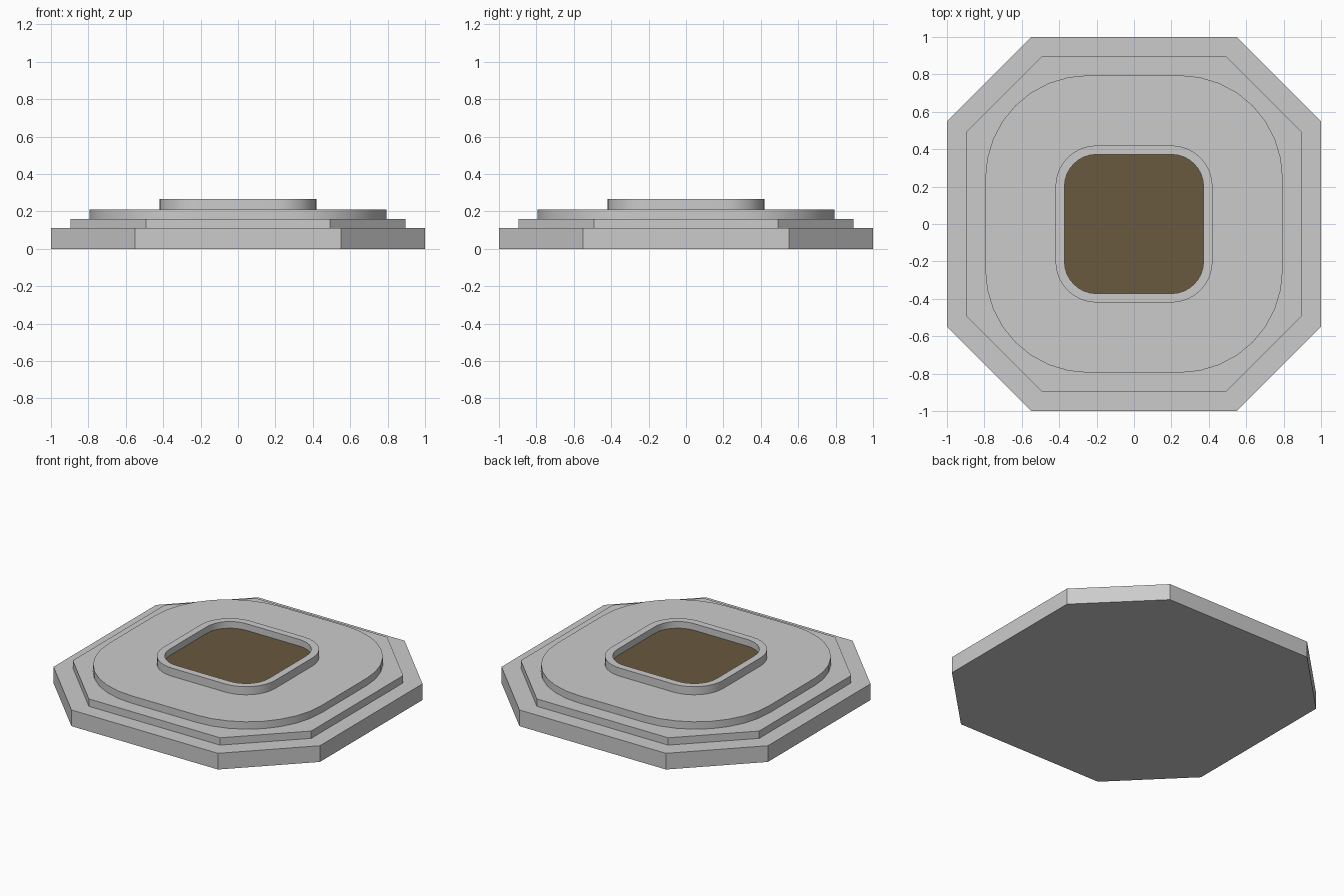
import bpy, bmesh, math

if "Cube" in bpy.data.objects:
    bpy.data.objects.remove(bpy.data.objects["Cube"])


def outline(half, flat, segs):
    """Square outline with corners cut (segs=1) or rounded (segs>1)."""
    r = half - flat
    pts = []
    for q, (sx, sy) in enumerate([(1, 1), (-1, 1), (-1, -1), (1, -1)]):
        for i in range(segs + 1):
            a = math.pi / 2 * (q + i / segs)
            pts.append((sx * flat + r * math.cos(a), sy * flat + r * math.sin(a)))
    return pts


def finish(name, bm, color=None):
    bmesh.ops.recalc_face_normals(bm, faces=bm.faces)
    mesh = bpy.data.meshes.new(name)
    bm.to_mesh(mesh)
    bm.free()
    obj = bpy.data.objects.new(name, mesh)
    bpy.context.collection.objects.link(obj)
    if color:
        mat = bpy.data.materials.new(name + "_color")
        mat.diffuse_color = color
        mat.use_nodes = True
        mat.node_tree.nodes["Principled BSDF"].inputs["Base Color"].default_value = mat.diffuse_color
        mesh.materials.append(mat)
    bpy.ops.object.select_all(action='DESELECT')
    obj.select_set(True)
    bpy.context.view_layer.objects.active = obj
    bpy.ops.object.shade_smooth_by_angle(angle=math.radians(30))
    return obj


def slab(name, pts, z0, z1, color=None):
    bm = bmesh.new()
    low = [bm.verts.new((x, y, z0)) for x, y in pts]
    high = [bm.verts.new((x, y, z1)) for x, y in pts]
    bm.faces.new(low)
    bm.faces.new(high)
    for i in range(len(pts)):
        j = (i + 1) % len(pts)
        bm.faces.new((low[i], low[j], high[j], high[i]))
    return finish(name, bm, color)


def ring(name, outer, inner, z0, z1):
    bm = bmesh.new()
    section = [(outer, z0), (outer, z1), (inner, z1), (inner, z0)]
    loops = [[bm.verts.new((x, y, z)) for x, y in pts] for pts, z in section]
    for k in range(4):
        a, b = loops[k], loops[(k + 1) % 4]
        for i in range(len(a)):
            j = (i + 1) % len(a)
            bm.faces.new((a[i], a[j], b[j], b[i]))
    return finish(name, bm)


# Stepped plinth: two cut-corner slabs, then a rounded one
slab("base_slab", outline(1.0, 0.55, 1), 0, 0.11)
slab("middle_step", outline(0.895, 0.493, 1), 0.11, 0.16)
slab("upper_step", outline(0.795, 0.245, 8), 0.16, 0.21)

# Raised rim around the central recess
ring("recess_rim", outline(0.42, 0.2, 8), outline(0.372, 0.2, 8), 0.21, 0.265)

# Brown panel filling the floor of the recess
slab("soil_panel", outline(0.372, 0.2, 8), 0.21, 0.22, (0.14, 0.1, 0.05, 1))
